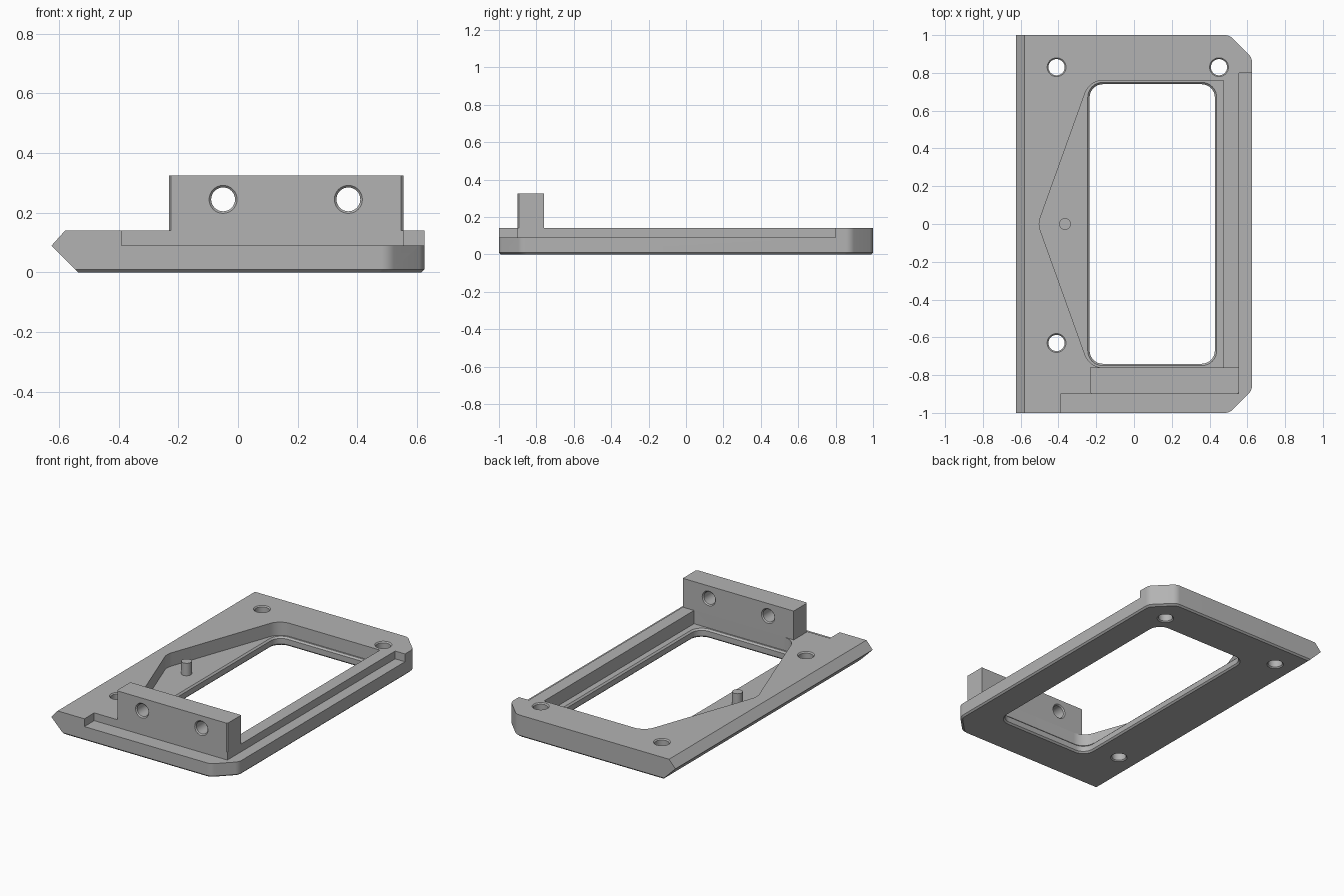
import bpy, bmesh, math
from mathutils import Vector

if "Cube" in bpy.data.objects:
    bpy.data.objects.remove(bpy.data.objects["Cube"])

grey = bpy.data.materials.new("plain grey")
grey.use_nodes = True
COLOR = (0.45, 0.45, 0.45, 1)
grey.diffuse_color = COLOR
grey.node_tree.nodes["Principled BSDF"].inputs["Base Color"].default_value = COLOR


def rounded(corners, steps=8):
    """Outline from (x, y, radius) corners, each replaced by a tangent arc."""
    out = []
    n = len(corners)
    for i, (x, y, r) in enumerate(corners):
        p = Vector((x, y))
        if r == 0:
            out.append(p)
            continue
        a = (Vector(corners[i - 1][:2]) - p).normalized()
        b = (Vector(corners[(i + 1) % n][:2]) - p).normalized()
        half = a.angle(b) / 2
        centre = p + (a + b).normalized() * (r / math.sin(half))
        start = p + a * (r / math.tan(half)) - centre
        end = p + b * (r / math.tan(half)) - centre
        for k in range(steps + 1):
            t = k / steps
            # spherical interpolation between the two tangent points
            ang = start.angle(end)
            v = (start * math.sin((1 - t) * ang) + end * math.sin(t * ang)) / math.sin(ang)
            out.append(centre + v)
    return out


def loft(name, layers, place=lambda x, y, z: (x, y, z)):
    """Closed solid through (z, outline) layers of equal point count."""
    bm = bmesh.new()
    rings = [[bm.verts.new(place(p[0], p[1], z)) for p in pts] for z, pts in layers]
    n = len(rings[0])
    for lo, hi in zip(rings, rings[1:]):
        for i in range(n):
            j = (i + 1) % n
            bm.faces.new((lo[i], lo[j], hi[j], hi[i]))
    bm.faces.new(rings[0][::-1])
    bm.faces.new(rings[-1])
    bmesh.ops.recalc_face_normals(bm, faces=bm.faces)
    mesh = bpy.data.meshes.new(name)
    bm.to_mesh(mesh)
    bm.free()
    mesh.materials.append(grey)
    obj = bpy.data.objects.new(name, mesh)
    bpy.context.collection.objects.link(obj)
    return obj


def box(name, x0, x1, y0, y1, z0, z1):
    pts = [(x0, y0), (x1, y0), (x1, y1), (x0, y1)]
    return loft(name, [(z0, pts), (z1, pts)])


def circle(x, y, r, n=32):
    return [(x + r * math.cos(math.tau * i / n), y + r * math.sin(math.tau * i / n))
            for i in range(n)]


def activate(obj):
    bpy.ops.object.select_all(action="DESELECT")
    obj.select_set(True)
    bpy.context.view_layer.objects.active = obj


def cut(target, cutter):
    mod = target.modifiers.new("cut", "BOOLEAN")
    mod.operation = "DIFFERENCE"
    mod.solver = "EXACT"
    mod.object = cutter
    activate(target)
    bpy.ops.object.modifier_apply(modifier=mod.name)
    bpy.data.objects.remove(cutter)


def hole(target, x, y, r, low, high, place=lambda x, y, z: (x, y, z)):
    """Through hole with a small chamfer at both mouths."""
    c, e = 0.007, 0.01
    radii = [(low - e, r + c + e), (low + c, r), (high - c, r), (high + e, r + c + e)]
    cut(target, loft("cutter", [(z, circle(x, y, rr)) for z, rr in radii], place))


def finish(obj):
    activate(obj)
    bpy.ops.object.shade_smooth_by_angle(angle=math.radians(25))


# Base plate: wedge-shaped left edge, clipped right corners, chamfered bottom
TOP, LEDGE, FLOOR = 0.14, 0.09, 0.055


def plate_outline(left, inset):
    x, y, c, r = 0.625 - inset, 1 - inset, 0.12, 0.06
    return rounded([(left, -y, 0), (x - c, -y, r), (x, -y + c, r),
                    (x, y - c, r), (x - c, y, r), (left, y, 0)])


plate = loft("base_plate", [(0, plate_outline(-0.535, 0.01)),
                            (0.01, plate_outline(-0.545, 0)),
                            (LEDGE, plate_outline(-0.625, 0)),
                            (TOP, plate_outline(-0.58, 0))])

# Ledges along the front and right edges
cut(plate, box("cutter", -0.39, 0.8, -1.1, -0.9, LEDGE, 0.3))
cut(plate, box("cutter", 0.555, 0.8, -1.05, 0.8, LEDGE, 0.3))

# Pointed pocket
pocket = rounded([(0.475, -0.76, 0), (0.475, 0.76, 0), (-0.235, 0.76, 0.1),
                  (-0.508, 0, 0.1), (-0.235, -0.76, 0.1)])
cut(plate, loft("cutter", [(FLOOR, pocket), (0.3, pocket)]))


# Window with chamfered rims
def window(grow):
    a, b, y, r = -0.235 - grow, 0.428 + grow, 0.74 + grow, 0.07 + grow
    return rounded([(a, -y, r), (b, -y, r), (b, y, r), (a, y, r)])


cut(plate, loft("cutter", [(-0.01, window(0.02)), (0.01, window(0)),
                           (FLOOR - 0.01, window(0)), (FLOOR + 0.01, window(0.02))]))

# Mounting holes
for x, y in [(-0.41, 0.83), (0.45, 0.83), (-0.41, -0.63)]:
    hole(plate, x, y, 0.043, 0, TOP)
finish(plate)

# Upright block with two cross holes
e = 0.008
block_outline = [(-0.232 + e, -0.9), (0.555 - e, -0.9), (0.555, -0.9 + e),
                 (0.555, -0.76), (-0.232, -0.76), (-0.232, -0.9 + e)]
block = loft("upright_block", [(TOP, block_outline), (0.325, block_outline)])
for x in (-0.05, 0.37):
    hole(block, x, 0.245, 0.04, -0.9, -0.76, lambda x, y, z: (x, z, y))
finish(block)

# Locating pin in the pocket
pin = loft("locating_pin", [(FLOOR - 0.01, circle(-0.365, 0, 0.031)),
                            (TOP - 0.005, circle(-0.365, 0, 0.031))])
finish(pin)
